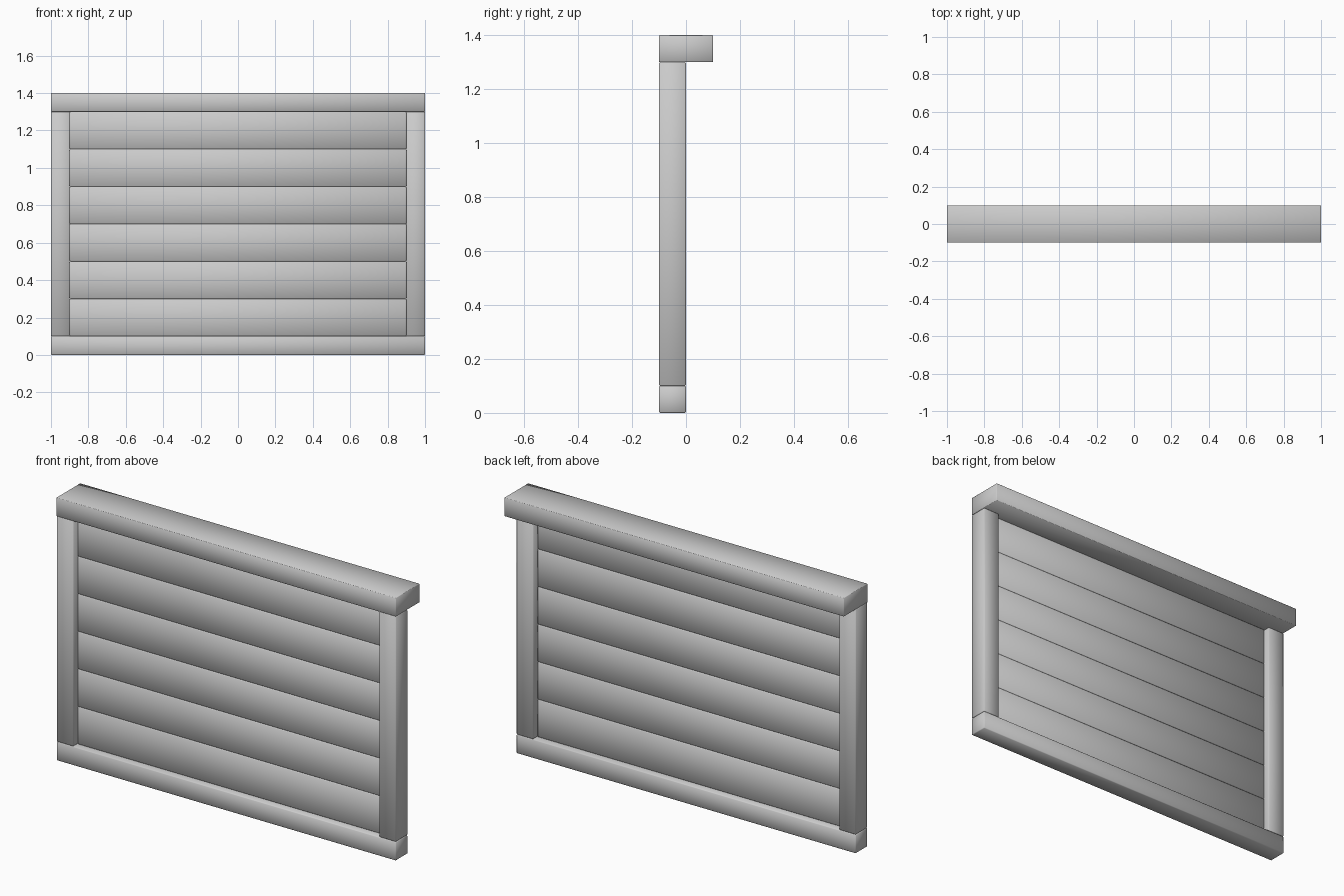
import bpy

if "Cube" in bpy.data.objects:
    bpy.data.objects.remove(bpy.data.objects["Cube"])


def bar(name, x, y, z, bevel=0.004):
    """Softly bevelled box spanning the given (min, max) ranges."""
    spans = (x, y, z)
    bpy.ops.mesh.primitive_cube_add(size=1, location=[(a + b) / 2 for a, b in spans])
    ob = bpy.context.object
    ob.name = name
    ob.scale = [b - a for a, b in spans]
    bpy.ops.object.transform_apply(location=False, rotation=False, scale=True)
    mod = ob.modifiers.new("edge_bevel", 'BEVEL')
    mod.width = bevel
    mod.segments = 1
    bpy.ops.object.shade_smooth()
    return ob


# Frame: wide cap on top, sill below, a post at each side
bar("top_cap", (-1, 1), (-0.1, 0.1), (1.3, 1.4), 0.002)
bar("bottom_rail", (-1, 1), (-0.1, 0), (0, 0.1))
bar("left_post", (-1, -0.9), (-0.1, 0), (0.1, 1.3))
bar("right_post", (0.9, 1), (-0.1, 0), (0.1, 1.3))

# Six recessed horizontal planks
for i in range(6):
    z = 0.1 + 0.2 * i
    bar(f"plank_{i + 1}", (-0.9, 0.9), (-0.066, -0.034), (z, z + 0.2))
